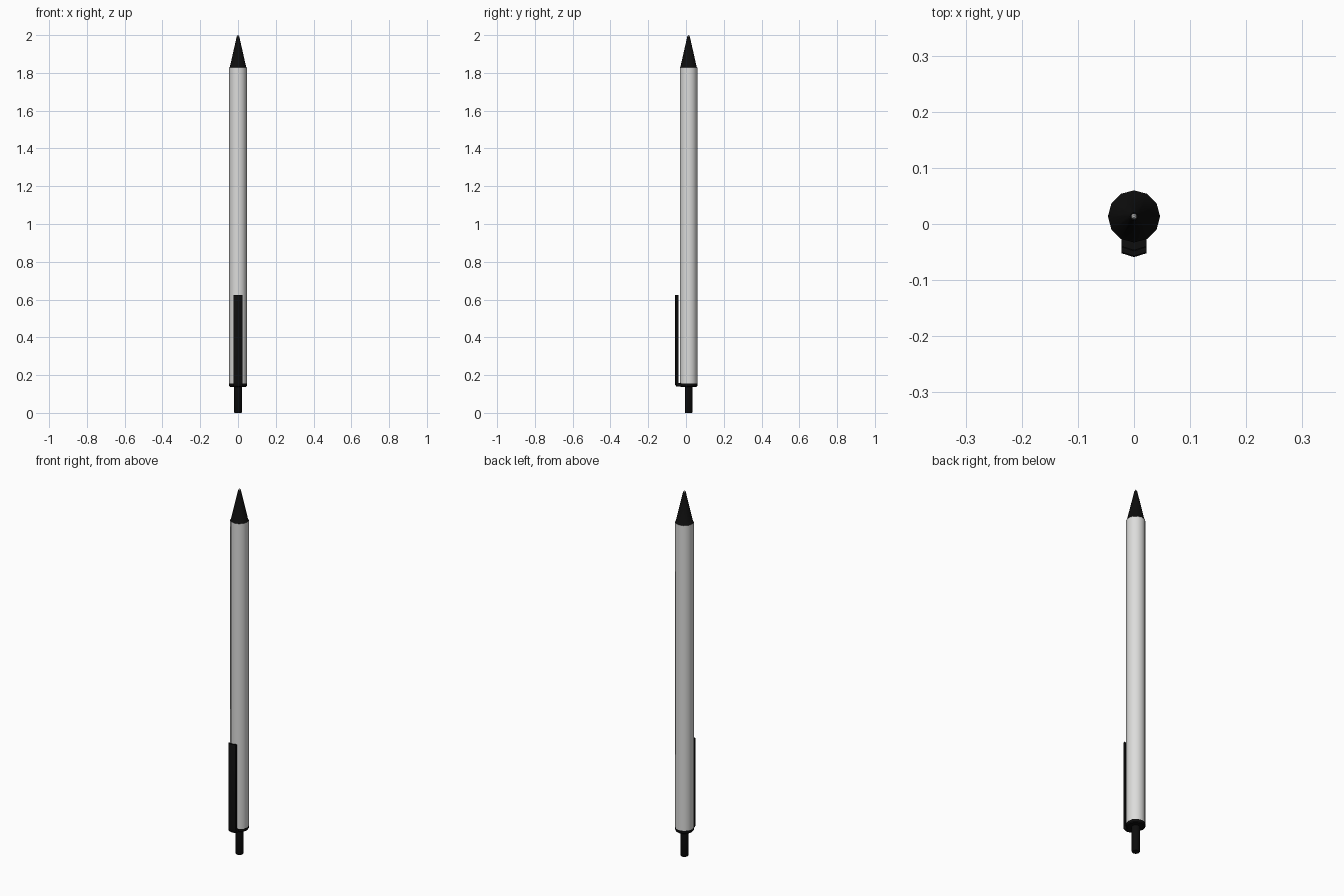
import bpy, bmesh, math

if "Cube" in bpy.data.objects:
    bpy.data.objects.remove(bpy.data.objects["Cube"])

AXIS_Y = 0.0135   # pen axis is pushed back so pen plus clip is centred
SIDES = 12


def material(name, rgb):
    m = bpy.data.materials.new(name)
    m.diffuse_color = (*rgb, 1)
    m.use_nodes = True
    m.node_tree.nodes["Principled BSDF"].inputs["Base Color"].default_value = m.diffuse_color
    return m


black = material("black plastic", (0.004, 0.004, 0.004))
grey = material("light grey plastic", (0.72, 0.72, 0.71))


def finish(name, bm, mat):
    bmesh.ops.recalc_face_normals(bm, faces=bm.faces)
    me = bpy.data.meshes.new(name)
    bm.to_mesh(me)
    bm.free()
    me.materials.append(mat)
    ob = bpy.data.objects.new(name, me)
    bpy.context.collection.objects.link(ob)
    bpy.ops.object.select_all(action='DESELECT')
    ob.select_set(True)
    bpy.context.view_layer.objects.active = ob
    bpy.ops.object.shade_smooth_by_angle(angle=math.radians(35))
    return ob


def lathe(name, profile, mat):
    """Stack rings of (radius, z) around the pen axis and cap both ends."""
    bm = bmesh.new()
    rings = []
    for r, z in profile:
        rings.append([bm.verts.new((r * math.sin(2 * math.pi * i / SIDES),
                                    AXIS_Y + r * math.cos(2 * math.pi * i / SIDES), z))
                      for i in range(SIDES)])
    for a, b in zip(rings, rings[1:]):
        for i in range(SIDES):
            j = (i + 1) % SIDES
            bm.faces.new((a[i], a[j], b[j], b[i]))
    bm.faces.new(rings[0])
    bm.faces.new(rings[-1])
    return finish(name, bm, mat)


# Barrel, writing cone, tiny point, collar and push button
lathe("barrel", [(0.0465, 0.155), (0.0465, 1.828)], grey)
lathe("tip_cone", [(0.0465, 1.828), (0.043, 1.832), (0.010, 1.978), (0.007, 1.992)], black)
lathe("ball_point", [(0.005, 1.990), (0.004, 1.997), (0.002, 2.0)], grey)
lathe("collar", [(0.043, 0.138), (0.0465, 0.142), (0.0465, 0.156)], black)
lathe("push_button", [(0.018, 0.0), (0.020, 0.003), (0.020, 0.14)], black)

# Clip: L-shaped side profile (y, z) swept over three columns, bowed forward
profile = [(-0.020, 0.140), (-0.052, 0.140), (-0.058, 0.150), (-0.059, 0.165),
           (-0.059, 0.622), (-0.057, 0.625), (-0.048, 0.625),
           (-0.046, 0.622), (-0.046, 0.157), (-0.020, 0.157)]
bm = bmesh.new()
cols = [[bm.verts.new((x, y + (0.007 if x and y < -0.03 else 0), z))
         for y, z in profile] for x in (-0.0225, 0, 0.0225)]
for a, b in zip(cols, cols[1:]):
    for i in range(len(profile)):
        j = (i + 1) % len(profile)
        bm.faces.new((a[i], a[j], b[j], b[i]))
bm.faces.new(cols[0])
bm.faces.new(cols[-1])
finish("clip", bm, black)
